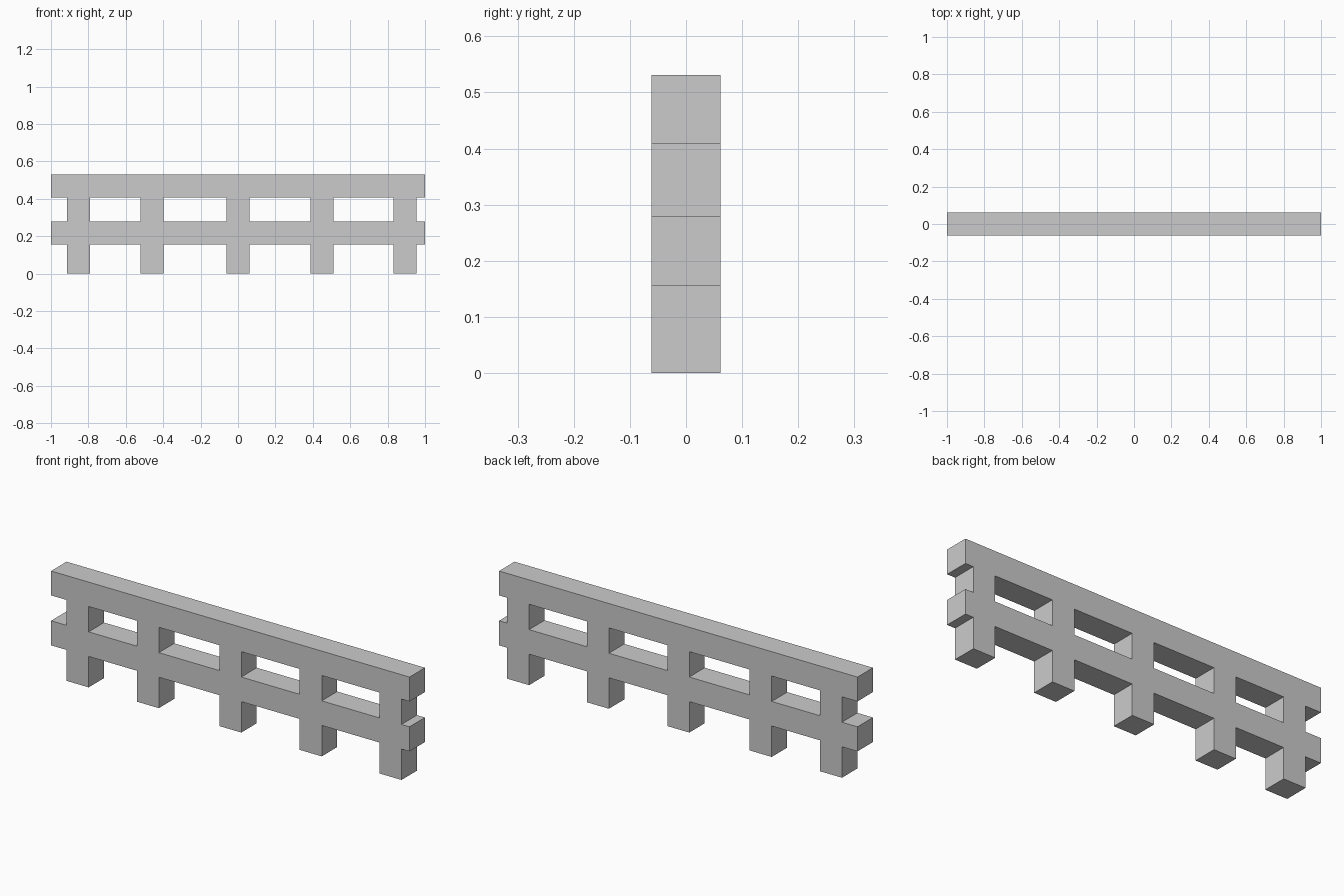
import bpy, bmesh

if "Cube" in bpy.data.objects:
    bpy.data.objects.remove(bpy.data.objects["Cube"])

THICK = 0.123
POSTS = [-0.852, -0.46, 0.0, 0.449, 0.894]      # post centres along x
RAILS = [(0.156, 0.28), (0.408, 0.531)]         # rail bottom / top heights

# Grid lines of the front outline: posts across, rails upwards
xs = [-1.0] + [c + s * THICK / 2 for c in POSTS for s in (-1, 1)] + [1.0]
zs = [0.0] + [z for rail in RAILS for z in rail]

bm = bmesh.new()
verts = {(i, k): bm.verts.new((x, -THICK / 2, z))
         for i, x in enumerate(xs) for k, z in enumerate(zs)}

# Odd columns are posts, odd rows are rails; the rest stays open
for i in range(len(xs) - 1):
    for k in range(len(zs) - 1):
        if i % 2 or k % 2:
            bm.faces.new([verts[i, k], verts[i + 1, k],
                          verts[i + 1, k + 1], verts[i, k + 1]])
bmesh.ops.delete(bm, geom=[v for v in bm.verts if not v.link_faces], context='VERTS')

# Give the outline its depth as one solid body
front = bm.faces[:]
ext = bmesh.ops.extrude_face_region(bm, geom=front, use_keep_orig=True)
bmesh.ops.translate(bm, vec=(0, THICK, 0),
                    verts=[g for g in ext["geom"] if isinstance(g, bmesh.types.BMVert)])
bmesh.ops.recalc_face_normals(bm, faces=bm.faces[:])

mesh = bpy.data.meshes.new("fence_posts_and_rails")
bm.to_mesh(mesh)
bm.free()
fence = bpy.data.objects.new("fence_posts_and_rails", mesh)
bpy.context.collection.objects.link(fence)
